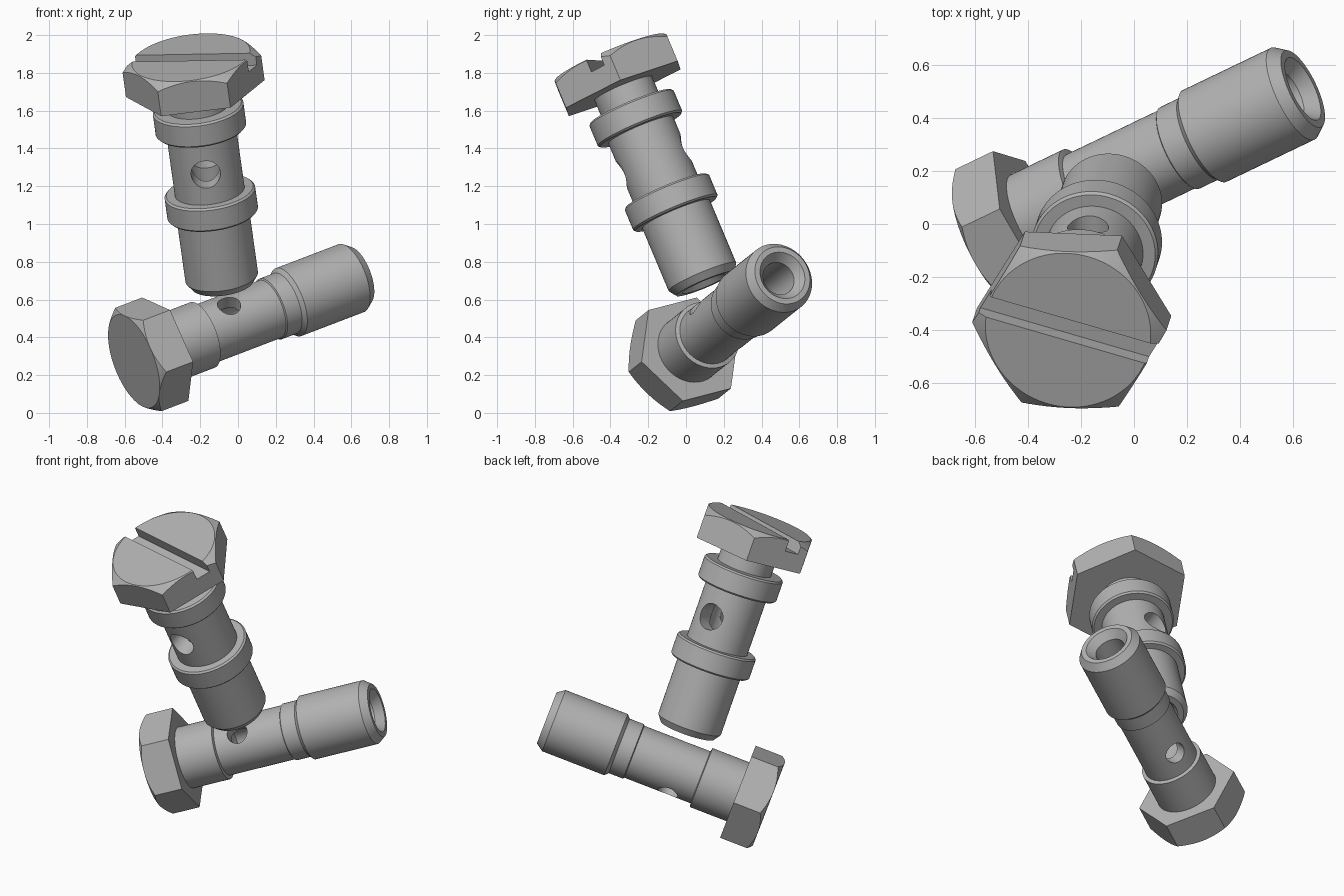
import bpy, bmesh, math
from mathutils import Matrix, Vector

cube = bpy.data.objects.get("Cube")
if cube:
    bpy.data.objects.remove(cube)

steel = bpy.data.materials.new("steel_grey")
steel.use_nodes = True
GREY = (0.45, 0.45, 0.45, 1)
steel.diffuse_color = GREY
steel.node_tree.nodes["Principled BSDF"].inputs["Base Color"].default_value = GREY


def finish(name, bm):
    bmesh.ops.recalc_face_normals(bm, faces=bm.faces)
    mesh = bpy.data.meshes.new(name)
    bm.to_mesh(mesh)
    bm.free()
    mesh.materials.append(steel)
    obj = bpy.data.objects.new(name, mesh)
    bpy.context.collection.objects.link(obj)
    return obj


def lathe(name, profile, steps=72):
    """Revolve (radius, height) points about z; the first corner lies on +x."""
    bm = bmesh.new()
    verts = [bm.verts.new((r, 0, z)) for r, z in profile]
    edges = [bm.edges.new(pair) for pair in zip(verts, verts[1:])]
    bmesh.ops.spin(bm, geom=verts + edges, cent=(0, 0, 0), axis=(0, 0, 1),
                   angle=math.tau, steps=steps, use_merge=True)
    bmesh.ops.remove_doubles(bm, verts=bm.verts, dist=1e-5)
    return finish(name, bm)


def box(name, size, centre, angle):
    bm = bmesh.new()
    place = (Matrix.Rotation(angle, 4, 'Z') @ Matrix.Translation(centre)
             @ Matrix.Diagonal((*size, 1)))
    bmesh.ops.create_cube(bm, size=1, matrix=place)
    return finish(name, bm)


def combine(obj, tool, operation):
    """Bake one boolean into obj and drop the tool."""
    mod = obj.modifiers.new("cut", 'BOOLEAN')
    mod.operation, mod.object, mod.solver = operation, tool, 'EXACT'
    tool.hide_render = True
    bpy.context.view_layer.update()
    baked = bpy.data.meshes.new_from_object(
        obj.evaluated_get(bpy.context.evaluated_depsgraph_get()))
    obj.modifiers.clear()
    obj.data = baked
    bpy.data.objects.remove(tool)


def hex_head(name, radius, thick, face_radius):
    head = lathe(name, [(0, -thick - 0.05), (radius, -thick - 0.05),
                        (radius, 0), (0, 0)], 6)
    wide = radius + 0.03
    chamfer = lathe("chamfer_tool", [
        (0, -thick), (face_radius, -thick),
        (wide, -thick + 0.7 * (wide - face_radius)), (wide, 0.1), (0, 0.1)])
    combine(head, chamfer, 'INTERSECT')
    return head


def cross_hole(shank, radius, height, angle):
    drill = lathe("drill_tool", [(0, -0.5), (radius, -0.5), (radius, 0.5), (0, 0.5)], 40)
    drill.data.transform(Matrix.Translation((0, 0, height))
                         @ Matrix.Rotation(angle, 4, 'Z')
                         @ Matrix.Rotation(math.pi / 2, 4, 'Y'))
    combine(shank, drill, 'DIFFERENCE')


def bore(end, depth):
    """Countersunk bore that closes a shank profile at the tip."""
    return [(0.13, end), (0.09, end + -0.05), (0.09, depth), (0, depth - 0.04)]


def place(objects, origin, axis, across):
    """Point local z along axis and local x along across."""
    z = Vector(axis).normalized()
    x = Vector(across)
    x = (x - z * x.dot(z)).normalized()
    y = z.cross(x)
    frame = Matrix((x, y, z)).transposed().to_4x4()
    frame.translation = origin
    for obj in objects:
        obj.matrix_world = frame
        bpy.ops.object.select_all(action='DESELECT')
        obj.select_set(True)
        bpy.context.view_layer.objects.active = obj
        bpy.ops.object.shade_smooth_by_angle(angle=math.radians(25))


# Lying bolt: plain hex head, stepped hollow shank
plain_head = hex_head("plain_bolt_head", 0.302, 0.195, 0.262)
plain_shank = lathe("plain_bolt_shank", [
    (0, -0.03), (0.185, -0.03), (0.185, 0.23), (0.163, 0.235),
    (0.163, 0.65), (0.171, 0.655), (0.171, 0.745), (0.192, 0.765),
    (0.192, 1.155), (0.16, 1.2)] + bore(1.2, 0.3))
cross_hole(plain_shank, 0.062, 0.38, 0)
place([plain_head, plain_shank], (-0.385, 0.02, 0.337),
      (0.853, 0.409, 0.326), (0.025, -0.213, 0.203))

# Standing bolt: slotted hex head, two collars on a hollow shank
slotted_head = hex_head("slotted_bolt_head", 0.37, 0.18, 0.315)
slot = box("slot_tool", (1, 0.085, 0.14), (0, 0, -0.18), math.radians(15))
combine(slotted_head, slot, 'DIFFERENCE')


def collar(low, high, radius=0.242, bevel=0.01):
    return [(radius - bevel, low), (radius, low + bevel),
            (radius, high - bevel), (radius - bevel, high)]


slotted_shank = lathe("slotted_bolt_shank",
    [(0, -0.03), (0.165, -0.03), (0.165, 0.105)] + collar(0.105, 0.24)
    + [(0.186, 0.24), (0.186, 0.593)] + collar(0.593, 0.727)
    + [(0.194, 0.727), (0.194, 1.09), (0.165, 1.13)] + bore(1.13, 0.33))
cross_hole(slotted_shank, 0.078, 0.42, math.pi / 2)
place([slotted_head, slotted_shank], (-0.226, -0.332, 1.717),
      (0.128, 0.384, -0.914), (0.358, -0.015, 0.044))
